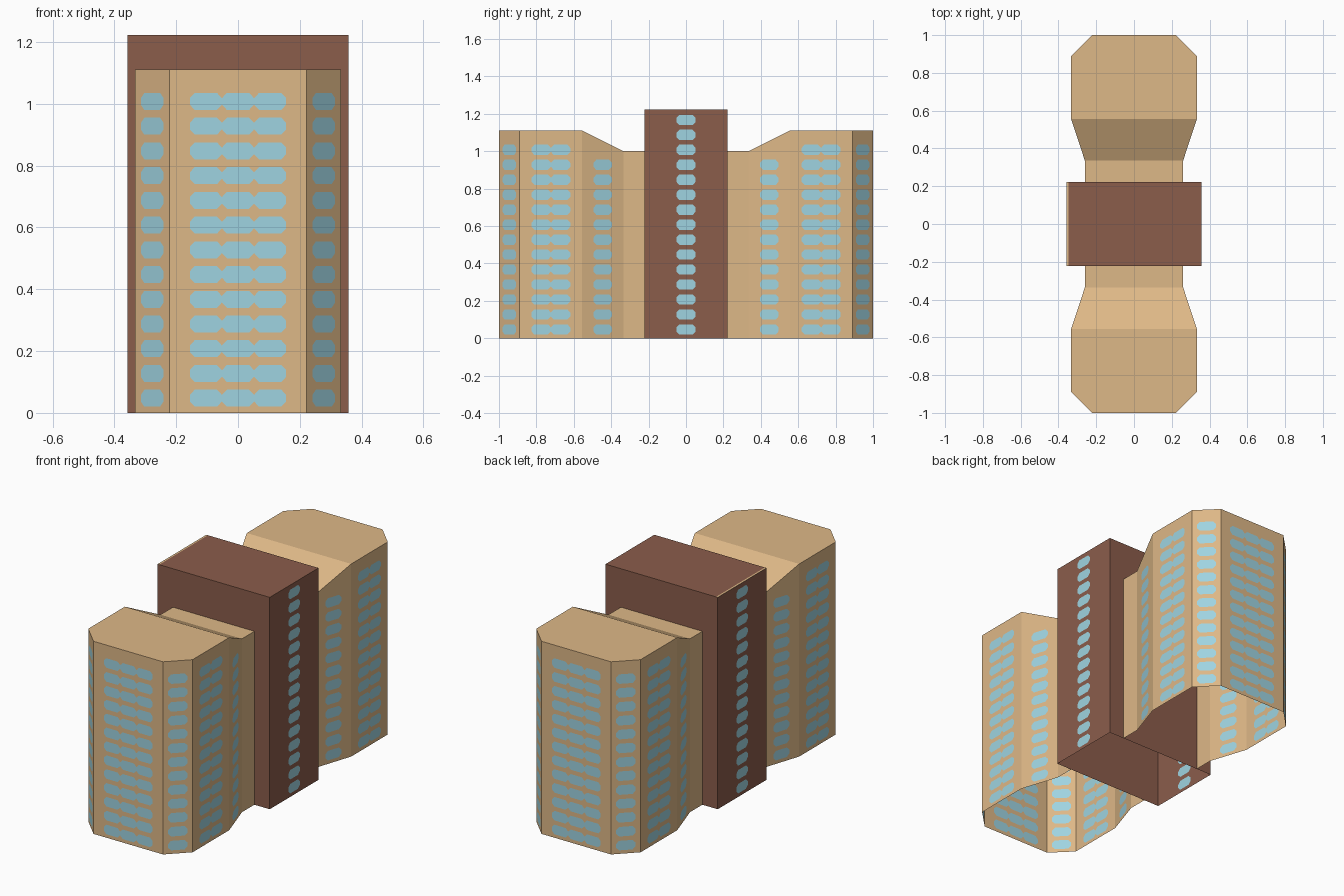
import bpy, bmesh
from mathutils import Vector

if "Cube" in bpy.data.objects:
    bpy.data.objects.remove(bpy.data.objects["Cube"])


def srgb(r, g, b):
    lin = [(c / 255 / 12.92) if c < 10 else ((c / 255 + 0.055) / 1.055) ** 2.4 for c in (r, g, b)]
    return (*lin, 1)


def material(name, rgb):
    m = bpy.data.materials.new(name)
    m.diffuse_color = srgb(*rgb)
    m.use_nodes = True
    m.node_tree.nodes["Principled BSDF"].inputs["Base Color"].default_value = m.diffuse_color
    return m


TAN = material("tan_render", (222, 184, 135))
BROWN = material("brown_cladding", (139, 93, 75))
GLASS = material("blue_glass", (159, 212, 225))

PITCH, WIN_W, WIN_H, SILL = 0.08, 0.104, 0.055, 0.02   # window grid
CUT_U, CUT_Z = 0.016, 0.017                            # clipped window corners


def add_face(bm, pts, mat=0):
    f = bm.faces.new([bm.verts.new(p) for p in pts])
    f.material_index = mat


def wall(bm, a, b, za, zb, cols=0, rows=0):
    """Wall from plan point a to b with windows cut in flush; outward side is on the right."""
    a, b = Vector(a), Vector(b)
    length = (b - a).length

    def pt(u, z):
        p = a.lerp(b, u / length)
        return (p.x, p.y, z)

    def top(u):
        return za + (zb - za) * u / length

    def panel(u0, u1, z0, z1=None):
        t0, t1 = (top(u0), top(u1)) if z1 is None else (z1, z1)
        add_face(bm, [pt(u0, z0), pt(u1, z0), pt(u1, t1), pt(u0, t0)])

    if not cols:
        panel(0, length, 0)
        return
    start = (length - cols * WIN_W) / 2
    panel(0, start, 0)
    panel(length - start, length, 0)
    for c in range(cols):
        u0 = start + c * WIN_W
        u1 = u0 + WIN_W
        z = 0
        for r in range(rows):
            s = SILL + r * PITCH
            e = s + WIN_H
            panel(u0, u1, z, s)
            # eight-sided pane and the four wall corners around it
            add_face(bm, [pt(u0 + CUT_U, s), pt(u1 - CUT_U, s), pt(u1, s + CUT_Z), pt(u1, e - CUT_Z),
                          pt(u1 - CUT_U, e), pt(u0 + CUT_U, e), pt(u0, e - CUT_Z), pt(u0, s + CUT_Z)], 1)
            add_face(bm, [pt(u0, s), pt(u0 + CUT_U, s), pt(u0, s + CUT_Z)])
            add_face(bm, [pt(u1 - CUT_U, s), pt(u1, s), pt(u1, s + CUT_Z)])
            add_face(bm, [pt(u1, e - CUT_Z), pt(u1, e), pt(u1 - CUT_U, e)])
            add_face(bm, [pt(u0, e - CUT_Z), pt(u0 + CUT_U, e), pt(u0, e)])
            z = e
        panel(u0, u1, z)


def finish(bm, name, mats):
    bmesh.ops.remove_doubles(bm, verts=bm.verts, dist=1e-5)
    me = bpy.data.meshes.new(name)
    bm.to_mesh(me)
    bm.free()
    for m in mats:
        me.materials.append(m)
    ob = bpy.data.objects.new(name, me)
    bpy.context.collection.objects.link(ob)


# Wing half outline: x, y, roof height
HALF = [(0.26, -0.222, 1.0), (0.26, -0.335, 1.0), (0.333, -0.556, 1.111),
        (0.333, -0.889, 1.111), (0.222, -1.0, 1.111)]
# Windows on each wall, from the core outwards: columns, rows
WINDOWS = [(0, 0), (1, 12), (2, 13), (1, 13)]


def build_wing(name, s):
    """s = 1 front wing, s = -1 the same wing turned half round."""
    bm = bmesh.new()
    left = [(-x * s, y * s, z) for x, y, z in HALF]
    right = [(x * s, y * s, z) for x, y, z in HALF]
    path = left + right[::-1]
    for p, q, (c, r) in zip(path, path[1:], WINDOWS + [(3, 13)] + WINDOWS[::-1]):
        wall(bm, p[:2], q[:2], p[2], q[2], c, r)
    # roof: low link, ramp, high end
    for i in range(2):
        add_face(bm, [left[i], left[i + 1], right[i + 1], right[i]])
    add_face(bm, left[2:] + right[:1:-1])
    finish(bm, name, [TAN, GLASS])


build_wing("front_wing", 1)
build_wing("back_wing", -1)

# Central core: blank front and back, one window column each side, open below
bm = bmesh.new()
X, Y, H, EDGE = 0.358, 0.222, 1.222, -0.347
corners = [(-X, -Y), (X, -Y), (X, Y), (-X, Y)]
for i in range(4):
    wall(bm, corners[i], corners[(i + 1) % 4], H, H, i % 2, 15)
add_face(bm, [(EDGE, -Y, H), (X, -Y, H), (X, Y, H), (EDGE, Y, H)])
# thin tan roof edge on the left
add_face(bm, [(-X, -Y, H), (EDGE, -Y, H), (EDGE, Y, H), (-X, Y, H)], 2)
finish(bm, "central_core", [BROWN, GLASS, TAN])
